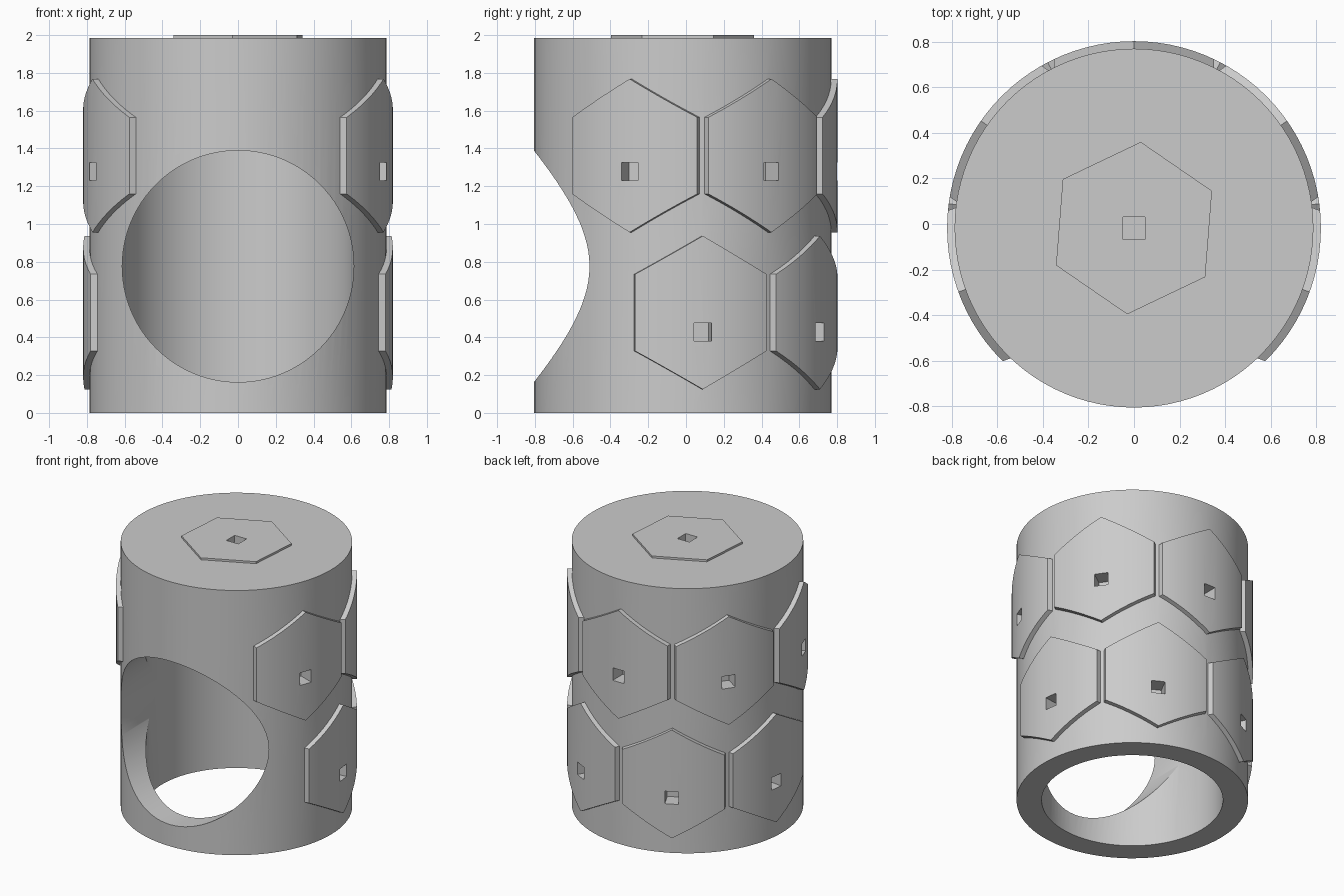
import bpy, bmesh, math
from mathutils import Matrix, Vector

if "Cube" in bpy.data.objects:
    bpy.data.objects.remove(bpy.data.objects["Cube"])

CY = -0.018                      # cylinder axis in y
R_BODY, R_PLATE, R_BORE, R_HOLE = 0.787, 0.82, 0.616, 0.613
H = 1.985


def prism(bm, sides, radius, a, b, matrix, turn=0.0):
    """Closed n-gon prism along local z from a to b."""
    rings = []
    for z in (a, b):
        rings.append([bm.verts.new(matrix @ Vector((
            radius * math.cos(turn + 2 * math.pi * i / sides),
            radius * math.sin(turn + 2 * math.pi * i / sides), z)))
            for i in range(sides)])
    bm.faces.new(rings[0][::-1])
    bm.faces.new(rings[1])
    for i in range(sides):
        j = (i + 1) % sides
        bm.faces.new((rings[0][i], rings[0][j], rings[1][j], rings[1][i]))


def make(name, parts):
    bm = bmesh.new()
    for p in parts:
        prism(bm, *p)
    bmesh.ops.recalc_face_normals(bm, faces=bm.faces)
    me = bpy.data.meshes.new(name)
    bm.to_mesh(me)
    bm.free()
    ob = bpy.data.objects.new(name, me)
    bpy.context.collection.objects.link(ob)
    return ob


def boolean(ob, other, op, remove=True):
    m = ob.modifiers.new(op, 'BOOLEAN')
    m.operation, m.object, m.solver = op, other, 'EXACT'
    bpy.context.view_layer.objects.active = ob
    bpy.ops.object.modifier_apply(modifier=m.name)
    if remove:
        bpy.data.objects.remove(other)


def radial(deg, z):
    """Local z points outward at the given angle, local y points up."""
    a = math.radians(deg)
    out = Vector((math.cos(a), math.sin(a), 0))
    up = Vector((0, 0, 1))
    m = Matrix((up.cross(out), up, out)).transposed().to_4x4()
    return Matrix.Translation((0, CY, z)) @ m


axis = Matrix.Translation((0, CY, 0))
spots = [(-20 + 55 * i, 1.362, 1.278) for i in range(5)]
spots += [(7.5 + 55 * i, 0.531, 0.428) for i in range(4)]

# main cylinder
body = make("cylinder_body", [(96, R_BODY, 0, H, axis)])

# curved hexagonal plates around the wall
plates = make("hex_plates", [(6, 0.406, 0.69, 0.95, radial(d, z), math.pi / 2)
                             for d, z, _ in spots])
skin = make("plate_skin", [(96, R_PLATE, -0.1, 1.9, axis)])
boolean(plates, skin, 'INTERSECT')
boolean(body, plates, 'UNION')

# hexagonal plate on the lid
lid = make("lid_plate", [(6, 0.379, H - 0.05, 2.0, axis, math.radians(25.5))])
boolean(body, lid, 'UNION')

# inner bore and round front opening
bore = make("bore_cutter", [(96, R_BORE, -0.2, 1.81, axis)])
boolean(body, bore, 'DIFFERENCE')
opening = make("opening_cutter", [(96, R_HOLE, 0, 1.2, radial(-90, 0.776))])
boolean(body, opening, 'DIFFERENCE')

# small square sockets in every plate
q = 0.047 * math.sqrt(2)
pegs = [(4, q, 0.70, 1.0, radial(d, z), math.pi / 4) for d, _, z in spots]
pegs.append((4, q * 1.05, 1.88, 2.2, axis, math.pi / 4))
boolean(body, make("socket_cutters", pegs), 'DIFFERENCE')

# smooth walls with crisp edges
bpy.ops.object.select_all(action='DESELECT')
body.select_set(True)
bpy.context.view_layer.objects.active = body
bpy.ops.object.shade_smooth_by_angle(angle=math.radians(25))
